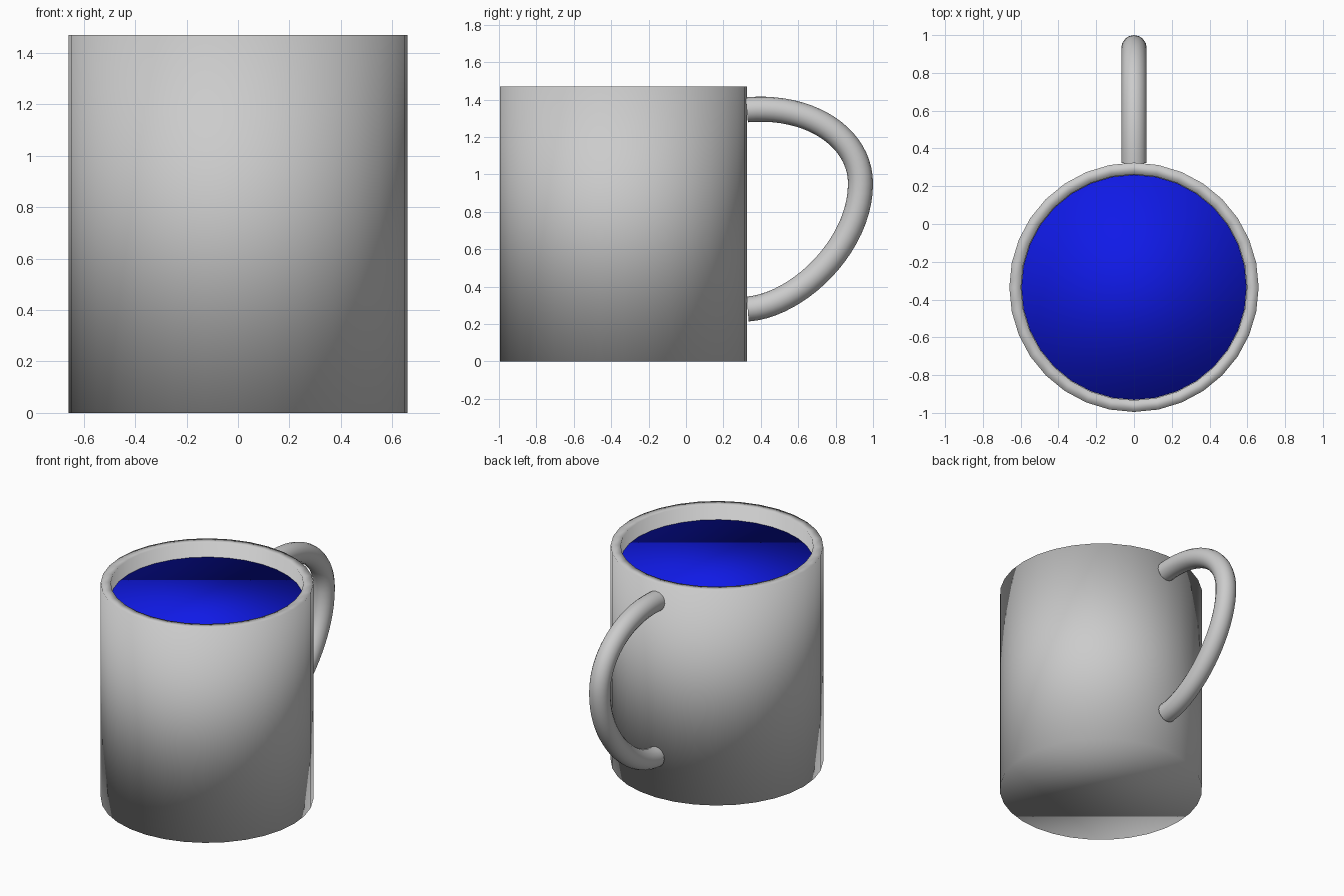
import bpy, bmesh, math

if "Cube" in bpy.data.objects:
    bpy.data.objects.remove(bpy.data.objects["Cube"])

CY = -0.335   # centre of the cup
SIDES = 32


def lathe(name, profile):
    """Closed solid of revolution from (radius, z) points, n-gon caps at both ends."""
    bm = bmesh.new()
    rings = []
    for r, z in profile:
        rings.append([bm.verts.new((r * math.sin(2 * math.pi * i / SIDES),
                                    CY + r * math.cos(2 * math.pi * i / SIDES), z))
                      for i in range(SIDES)])
    for a, b in zip(rings, rings[1:]):
        for i in range(SIDES):
            j = (i + 1) % SIDES
            bm.faces.new((a[i], a[j], b[j], b[i]))
    bm.faces.new(rings[0])
    bm.faces.new(rings[-1])
    bmesh.ops.recalc_face_normals(bm, faces=bm.faces)
    for f in bm.faces:
        f.smooth = True
    mesh = bpy.data.meshes.new(name)
    bm.to_mesh(mesh)
    bm.free()
    ob = bpy.data.objects.new(name, mesh)
    bpy.context.collection.objects.link(ob)
    return ob


# Cup body: outer wall, rim, inner wall and floor
lathe("cup_body", [(0.66, 0), (0.66, 1.47), (0.598, 1.47), (0.598, 0.06)])

# Blue drink filling the cup
drink = lathe("drink", [(0.596, 0.07), (0.596, 1.372)])
blue = bpy.data.materials.new("blue_drink")
blue.diffuse_color = (0.005, 0.01, 0.8, 1)
blue.use_nodes = True
blue.node_tree.nodes["Principled BSDF"].inputs["Base Color"].default_value = blue.diffuse_color
drink.data.materials.append(blue)

# Handle: round tube along a three-point bezier in the YZ plane
# each entry: point, left handle, right handle as (y, z)
path = [((0.325, 1.345), (0.2, 1.33), (0.66, 1.375)),
        ((0.933, 0.95), (0.933, 1.2), (0.933, 0.62)),
        ((0.33, 0.28), (0.60, 0.30), (0.2, 0.27))]
curve = bpy.data.curves.new("handle", 'CURVE')
curve.dimensions = '3D'
curve.bevel_depth = 0.067
curve.bevel_resolution = 6
curve.resolution_u = 20
curve.use_fill_caps = True
spline = curve.splines.new('BEZIER')
spline.bezier_points.add(len(path) - 1)
for p, (co, left, right) in zip(spline.bezier_points, path):
    p.handle_left_type = p.handle_right_type = 'FREE'
    p.co, p.handle_left, p.handle_right = [(0, y, z) for y, z in (co, left, right)]
handle = bpy.data.objects.new("handle", curve)
bpy.context.collection.objects.link(handle)
bpy.context.view_layer.objects.active = handle
handle.select_set(True)
bpy.ops.object.convert(target='MESH')
bpy.ops.object.shade_smooth_by_angle()
